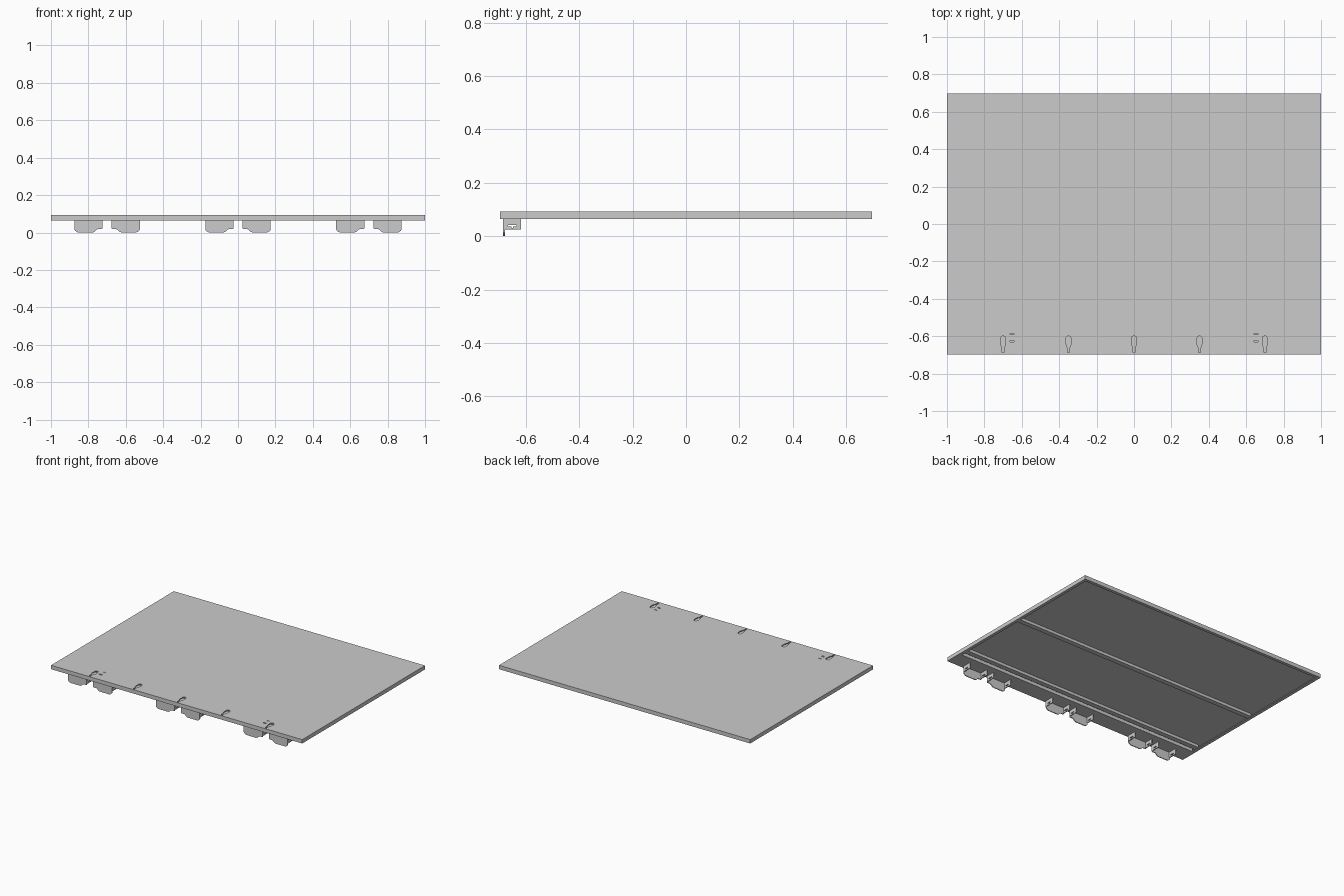
import bpy, bmesh, math

if "Cube" in bpy.data.objects:
    bpy.data.objects.remove(bpy.data.objects["Cube"])

T = 0.006          # sheet thickness
Z0, Z1 = 0.065, 0.093


def mesh_object(name, bm):
    bmesh.ops.recalc_face_normals(bm, faces=bm.faces)
    me = bpy.data.meshes.new(name)
    bm.to_mesh(me)
    bm.free()
    ob = bpy.data.objects.new(name, me)
    bpy.context.collection.objects.link(ob)
    return ob


def add_box(bm, x0, x1, y0, y1, z0, z1):
    vs = bmesh.ops.create_cube(bm, size=1)["verts"]
    for v in vs:
        v.co.x = x1 if v.co.x > 0 else x0
        v.co.y = y1 if v.co.y > 0 else y0
        v.co.z = z1 if v.co.z > 0 else z0


def box(name, *dims):
    bm = bmesh.new()
    add_box(bm, *dims)
    return mesh_object(name, bm)


def add_prism(bm, pts, to3d, depth):
    f = bm.faces.new([bm.verts.new(to3d(a, b)) for a, b in pts])
    ext = bmesh.ops.extrude_face_region(bm, geom=[f])["geom"]
    bmesh.ops.translate(bm, vec=depth, verts=[e for e in ext if isinstance(e, bmesh.types.BMVert)])


def cut(ob, cutter):
    cutter.hide_render = True
    cutter.hide_viewport = True
    m = ob.modifiers.new("cut", "BOOLEAN")
    m.object = cutter
    m.operation = "DIFFERENCE"
    m.solver = "EXACT"


# Top sheet with keyholes and thin slots along the front
top = box("top_sheet", -1, 1, -0.698, 0.698, Z1 - T, Z1)
bm = bmesh.new()
for cx in (-0.7, -0.35, 0, 0.35, 0.7):
    pts = [(cx + 0.014 * math.cos(math.radians(a)), -0.613 + 0.014 * math.sin(math.radians(a)))
           for a in range(0, 181, 15)]
    pts += [(cx - 0.014, -0.64), (cx - 0.006, -0.662), (cx - 0.006, -0.686),
            (cx + 0.006, -0.686), (cx + 0.006, -0.662), (cx + 0.014, -0.64)]
    add_prism(bm, pts, lambda a, b: (a, b, Z1 - 2 * T), (0, 0, 3 * T))
for s in (-1, 1):
    for y, w in ((-0.588, 0.005), (-0.627, 0.01)):
        add_box(bm, s * 0.653 - 0.011, s * 0.653 + 0.011, y - w / 2, y + w / 2, Z1 - 2 * T, Z1 + T)
cut(top, mesh_object("slot_cutter", bm))

# Folded edges: outer walls and narrow return flanges
zt = Z1 - T
box("front_wall", -1, 1, -0.698, -0.698 + T, Z0, zt)
box("back_wall", -1, 1, 0.698 - T, 0.698, Z0, zt)
box("back_return", -1 + T, 1 - T, 0.676, 0.698 - T, Z0, Z0 + T)
for s, side in ((-1, "left"), (1, "right")):
    xs = sorted((s, s * (1 - T)))
    box(side + "_wall", *xs, -0.698 + T, 0.698 - T, Z0, zt)
    xs = sorted((s * (1 - T), s * 0.978))
    box(side + "_return", *xs, -0.575, 0.676, Z0, Z0 + T)

# Wide folded plate under the front edge, with its upturned lip
box("front_under_plate", -1 + T, 1 - T, -0.698 + T, -0.575, Z0, Z0 + T)
box("front_lip", -0.978, 0.978, -0.575 - T, -0.575, Z0 + T, zt)

# Stiffening channels under the sheet
for name, y in (("front_rib", -0.53), ("middle_rib", 0.0)):
    box(name, -0.978, 0.978, y - 0.018, y + 0.018, Z0 + 0.002, zt)

# Hanging hooks: stepped face plate with two slotted cheeks
FACE = [(0, Z0), (0.15, Z0), (0.15, 0.021), (0.147, 0.018), (0.125, 0.018), (0.117, 0.014),
        (0.108, 0.004), (0.098, 0), (0.022, 0), (0.012, 0.003), (0.003, 0.011), (0, 0.016)]
Y0, Y1, HT = -0.685, -0.618, 0.006


def hook(name, x, d):
    # x is the full side, d points toward the stepped side
    bm = bmesh.new()
    add_prism(bm, FACE, lambda a, b: (x + d * a, Y0, b), (0, HT, 0))
    mesh_object(name + "_face", bm)
    for part, a in (("outer", 0), ("inner", 0.15 - HT)):
        xs = sorted((x + d * a, x + d * (a + HT)))
        cheek = box(f"{name}_{part}_cheek", *xs, Y0 + HT, Y1, 0.025, Z0)
        bm = bmesh.new()
        tee = [(-0.667, 0.042), (-0.667, 0.036), (-0.654, 0.036), (-0.654, 0.031),
               (-0.648, 0.031), (-0.648, 0.036), (-0.635, 0.036), (-0.635, 0.042)]
        add_prism(bm, tee, lambda u, v: (xs[0] - 0.01, u, v), (HT + 0.02, 0, 0))
        cut(cheek, mesh_object(f"{name}_{part}_cutter", bm))


for i, cx in enumerate((-0.7, 0, 0.7)):
    for s, side in ((-1, "left"), (1, "right")):
        hook(f"hook_{i + 1}_{side}", cx + s * 0.175, -s)
